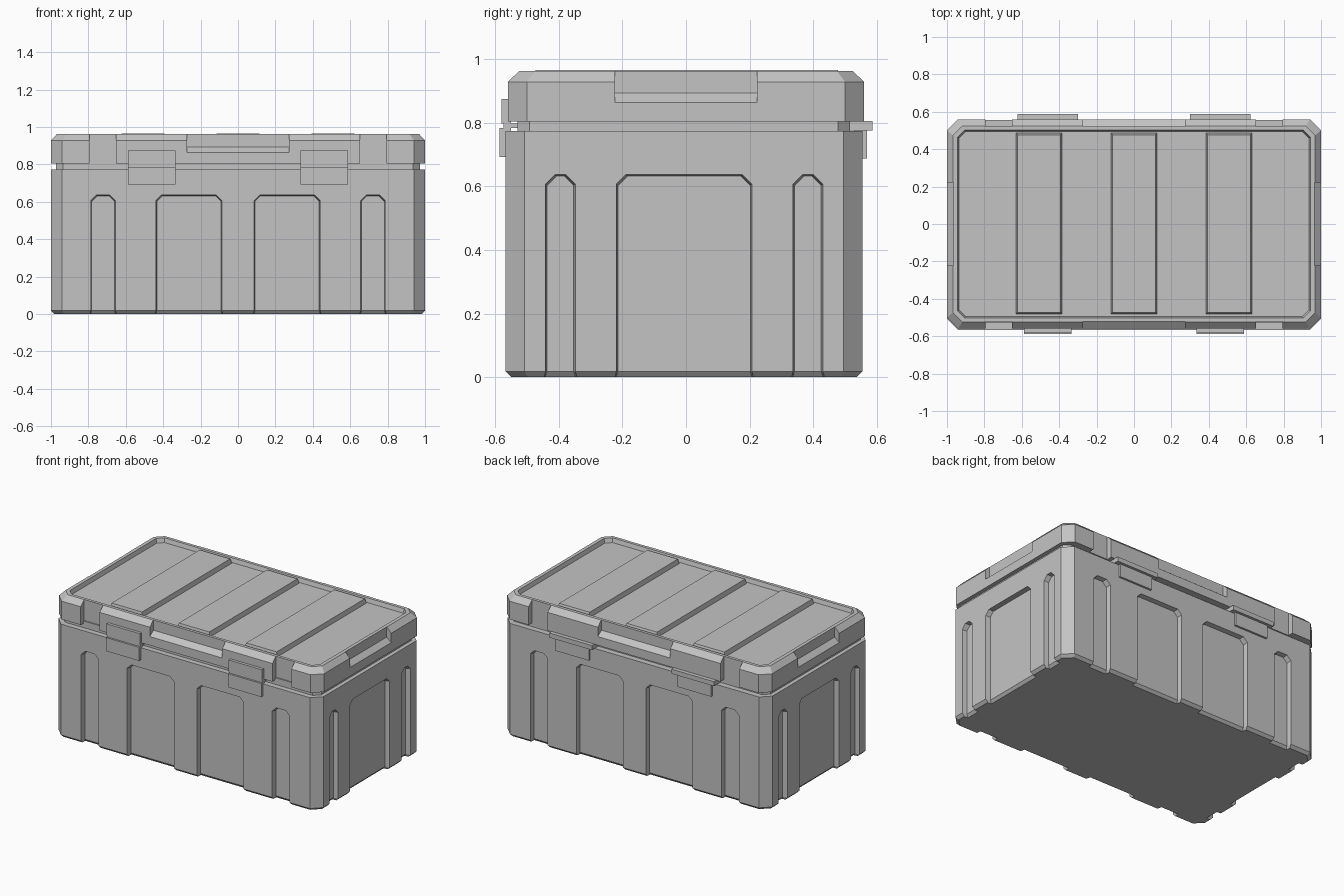
import bpy, bmesh, math
from mathutils import Matrix, Vector

cube = bpy.data.objects.get("Cube")
if cube:
    bpy.data.objects.remove(cube, do_unlink=True)

# Single matte grey for the whole crate
grey = bpy.data.materials.new("light_grey")
grey.use_nodes = True
COLOUR = (0.55, 0.55, 0.55, 1)
grey.diffuse_color = COLOUR
grey.node_tree.nodes["Principled BSDF"].inputs["Base Color"].default_value = COLOUR


def finish(name, bm):
    bmesh.ops.recalc_face_normals(bm, faces=bm.faces[:])
    mesh = bpy.data.meshes.new(name)
    bm.to_mesh(mesh)
    bm.free()
    mesh.materials.append(grey)
    obj = bpy.data.objects.new(name, mesh)
    bpy.context.scene.collection.objects.link(obj)
    return obj


def octagon(hx, hy, c, cy=0):
    """Rectangle with chamfered corners."""
    return [(x, y + cy) for x, y in (
        (hx, c - hy), (hx, hy - c), (hx - c, hy), (c - hx, hy),
        (-hx, hy - c), (-hx, c - hy), (c - hx, -hy), (hx - c, -hy))]


def rectangle(hx, hy, cx=0, cy=0):
    return [(cx + sx * hx, cy + sy * hy)
            for sx, sy in ((1, -1), (1, 1), (-1, 1), (-1, -1))]


def loft(bm, sections):
    """Skin stacked (outline, z) sections and cap both ends."""
    rings = [[bm.verts.new((x, y, z)) for x, y in pts] for pts, z in sections]
    for a, b in zip(rings, rings[1:]):
        for i in range(len(a)):
            j = (i + 1) % len(a)
            bm.faces.new((a[i], a[j], b[j], b[i]))
    bm.faces.new(rings[0][::-1])
    bm.faces.new(rings[-1])


def box(bm, x, y, z):
    rect = [(x[1], y[0]), (x[1], y[1]), (x[0], y[1]), (x[0], y[0])]
    loft(bm, [(rect, z[0]), (rect, z[1])])


def solid(name, sections):
    bm = bmesh.new()
    loft(bm, sections)
    return finish(name, bm)


def carve(obj, cutter_bm):
    """Subtract the cutter mesh, bake the result and drop the cutter."""
    cutter = finish("cutter", cutter_bm)
    cutter.hide_render = True
    mod = obj.modifiers.new("carve", "BOOLEAN")
    mod.operation, mod.solver, mod.object = "DIFFERENCE", "EXACT", cutter
    deps = bpy.context.evaluated_depsgraph_get()
    mesh = bpy.data.meshes.new_from_object(obj.evaluated_get(deps))
    obj.modifiers.clear()
    obj.data = mesh
    mesh.materials.clear()
    mesh.materials.append(grey)
    for poly in mesh.polygons:
        poly.material_index = 0
    bpy.data.objects.remove(cutter, do_unlink=True)


def pocket(bm, matrix, u0, u1):
    """Sunken panel, open at the bottom, with sloped walls and a flared foot."""
    top, c, flare, slope, depth = 0.64, 0.03, 0.012, 0.008, 0.032

    def ring(inset, out, foot):
        a, b, t = u0 + inset, u1 - inset, top - inset
        pts = [(a - flare, -0.018), (a, 0.018), (a, t - c), (a + c, t),
               (b - c, t), (b, t - c), (b, 0.018), (b + flare, -0.018)]
        return [bm.verts.new(matrix @ Vector(
            (u, -out + (foot if z < 0 else 0), z))) for u, z in pts]

    outer, inner = ring(0, 0.02, 0), ring(slope, -depth, 0.03)
    for i in range(8):
        j = (i + 1) % 8
        bm.faces.new((outer[i], outer[j], inner[j], inner[i]))
    bm.faces.new(outer)
    bm.faces.new(inner[1:7])
    bm.faces.new((inner[0], inner[1], inner[6], inner[7]))


# Body: chamfered tub with a bevelled foot and sunken panels on all sides
BY, HY = -0.006, 0.561
body = solid("body", [
    (octagon(0.982, HY - 0.018, 0.052, BY), 0),
    (octagon(1, HY, 0.06, BY), 0.018),
    (octagon(1, HY, 0.06, BY), 0.774)])
panels = bmesh.new()
long_side = [(-0.79, -0.652), (-0.442, -0.083), (0.083, 0.442), (0.652, 0.79)]
short_side = [(-0.439, -0.339), (-0.216, 0.216), (0.339, 0.439)]
for k in range(4):
    spans, dist = (short_side, 1) if k % 2 else (long_side, HY)
    place = (Matrix.Translation((0, BY, 0)) @ Matrix.Rotation(k * math.pi / 2, 4, "Z")
             @ Matrix.Translation((0, -dist, 0)))
    for a, b in spans:
        pocket(panels, place, a, b)
carve(body, panels)

# Recessed seal between the body and the lid
seal = octagon(0.973, 0.523, 0.038, -0.007)
solid("seal", [(seal, 0.76), (seal, 0.82)])

# Lid: bevelled slab with sunken top, edge notches and hand scoops
lid = solid("lid", [
    (octagon(1, 0.56, 0.06), 0.804),
    (octagon(1, 0.56, 0.06), 0.928),
    (octagon(0.968, 0.524, 0.05), 0.963)])
cuts = bmesh.new()
loft(cuts, [(octagon(0.935, 0.494, 0.035), 0.935),
            (octagon(0.943, 0.502, 0.038), 0.963),
            (octagon(0.951, 0.51, 0.041), 0.991)])
for sx in (-1, 1):
    for sy in (-1, 1):
        box(cuts, sorted((sx * 0.652, sx * 0.795)),
            sorted((sy * 0.522, sy * 0.7)), (0.7, 1.1))
for k in range(4):
    half, inner, rim = (0.223, 0.966, 1) if k % 2 else (0.273, 0.522, 0.56)
    fall = 0.029 * (rim + 0.04 - inner) / (rim - inner)
    profile = [(inner, 1.1), (inner, 0.893), (rim + 0.04, 0.893 - fall), (rim + 0.04, 1.1)]
    turn = Matrix.Rotation(k * math.pi / 2, 4, "Z")
    ends = [[cuts.verts.new(turn @ Vector((u, -v, z))) for v, z in profile]
            for u in (-half, half)]
    for i in range(4):
        j = (i + 1) % 4
        cuts.faces.new((ends[0][i], ends[0][j], ends[1][j], ends[1][i]))
    cuts.faces.new(ends[0])
    cuts.faces.new(ends[1])
carve(lid, cuts)

# Raised ribs across the lid
for label, cx in (("right", -0.508), ("middle", 0), ("left", 0.508)):
    solid("lid_rib_" + label, [(rectangle(0.123, 0.485, cx, 0.004), 0.93),
                               (rectangle(0.115, 0.475, cx, 0.002), 0.966)])

# Front latches and rear hinges
for label, cx in (("right", -0.461), ("left", 0.461)):
    bm = bmesh.new()
    span = (cx - 0.126, cx + 0.126)
    box(bm, span, (-0.587, -0.55), (0.692, 0.784))
    box(bm, span, (-0.58, -0.55), (0.797, 0.875))
    box(bm, span, (-0.574, -0.5), (0.784, 0.797))
    finish("latch_" + label, bm)
    bm = bmesh.new()
    box(bm, (cx - 0.161, cx + 0.161), (0.5, 0.587), (0.775, 0.806))
    box(bm, span, (0.53, 0.569), (0.687, 0.775))
    finish("hinge_" + label, bm)
